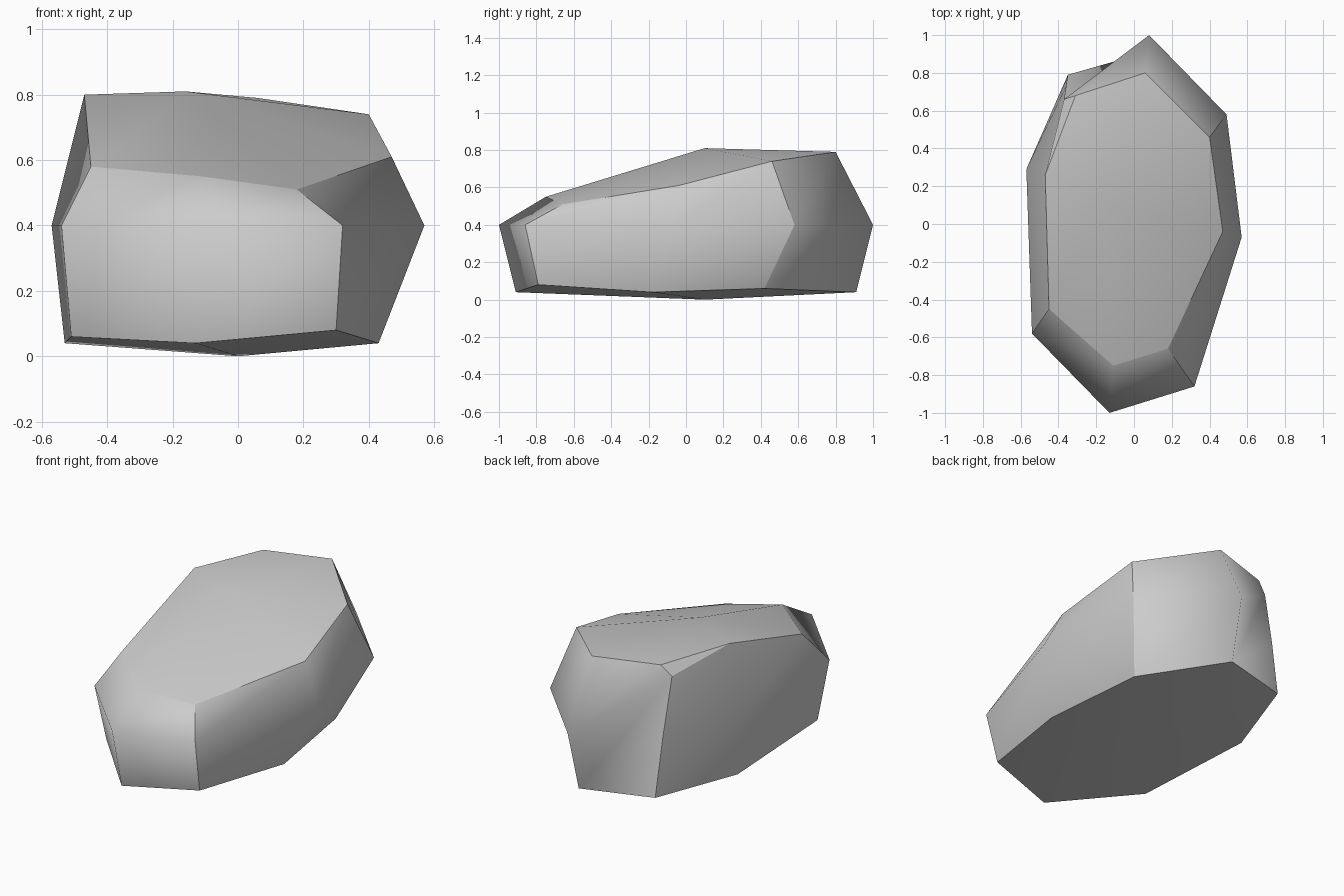
import bpy
import bmesh

cube = bpy.data.objects.get("Cube")
if cube:
    bpy.data.objects.remove(cube, do_unlink=True)

# Stone colour
stone = bpy.data.materials.new("stone grey")
stone.use_nodes = True
grey = (0.6, 0.6, 0.6, 1)
stone.diffuse_color = grey
for node in stone.node_tree.nodes:
    if node.type == "BSDF_PRINCIPLED":
        node.inputs["Base Color"].default_value = grey
        node.inputs["Roughness"].default_value = 0.9

bm = bmesh.new()


def ring(points):
    return [bm.verts.new(p) for p in points]


# Eight-sided cross-sections, counter-clockwise from the front -x corner
base = ring([(-.51, -.51, .06), (-.13, -.91, .04), (.3, -.79, .08), (.43, -.18, .04),
             (.35, .42, .06), (.07, .91, .04), (-.35, .79, .05), (-.53, .27, .04)])
waist = ring([(x, y, .4) for x, y in
              [(-.54, -.58), (-.13, -1), (.32, -.86), (.57, -.07),
               (.49, .58), (.08, 1), (-.36, .73), (-.57, .29)]])
rim = ring([(-.45, -.45, .58), (-.11, -.75, .55), (.18, -.66, .51), (.47, -.04, .61),
            (.4, .46, .74), (.06, .8, .79), (-.31, .68, .79), (-.47, .26, .8)])
peak = bm.verts.new((-.16, .1, .81))
underside = bm.verts.new((0, .1, 0))
chip = bm.verts.new((-.37, .66, .73))

count = len(base)
back, corner = 5, 6
for i in range(count):
    j = (i + 1) % count
    # Top and underside fans
    bm.faces.new((rim[i], rim[j], peak))
    bm.faces.new((base[j], base[i], underside))
    # Walls, with a chipped back corner
    if i == back:
        for face in ((base[i], base[j], waist[j]), (base[i], waist[j], chip),
                     (base[i], chip, waist[i]), (waist[i], chip, rim[j]),
                     (waist[i], rim[j], rim[i])):
            bm.faces.new(face)
    else:
        bm.faces.new((base[i], base[j], waist[j], waist[i]))
        if i == corner:
            bm.faces.new((waist[i], waist[j], rim[j], chip))
            bm.faces.new((chip, rim[j], rim[i]))
        else:
            bm.faces.new((waist[i], waist[j], rim[j], rim[i]))

for face in bm.faces:
    face.smooth = True
bmesh.ops.recalc_face_normals(bm, faces=bm.faces[:])


def sharpen(a, b):
    edge = bm.edges.get((a, b))
    if edge:
        edge.smooth = False


# Crisp rims and every second upright edge
for i in range(count):
    for loop in (base, rim):
        sharpen(loop[i], loop[(i + 1) % count])
    if i % 2 == 0:
        sharpen(base[i], waist[i])
        sharpen(waist[i], rim[i])
sharpen(waist[corner], chip)
sharpen(chip, rim[corner])
sharpen(chip, rim[corner + 1])

mesh = bpy.data.meshes.new("boulder")
bm.to_mesh(mesh)
bm.free()
mesh.materials.append(stone)
boulder = bpy.data.objects.new("boulder", mesh)
bpy.context.collection.objects.link(boulder)
